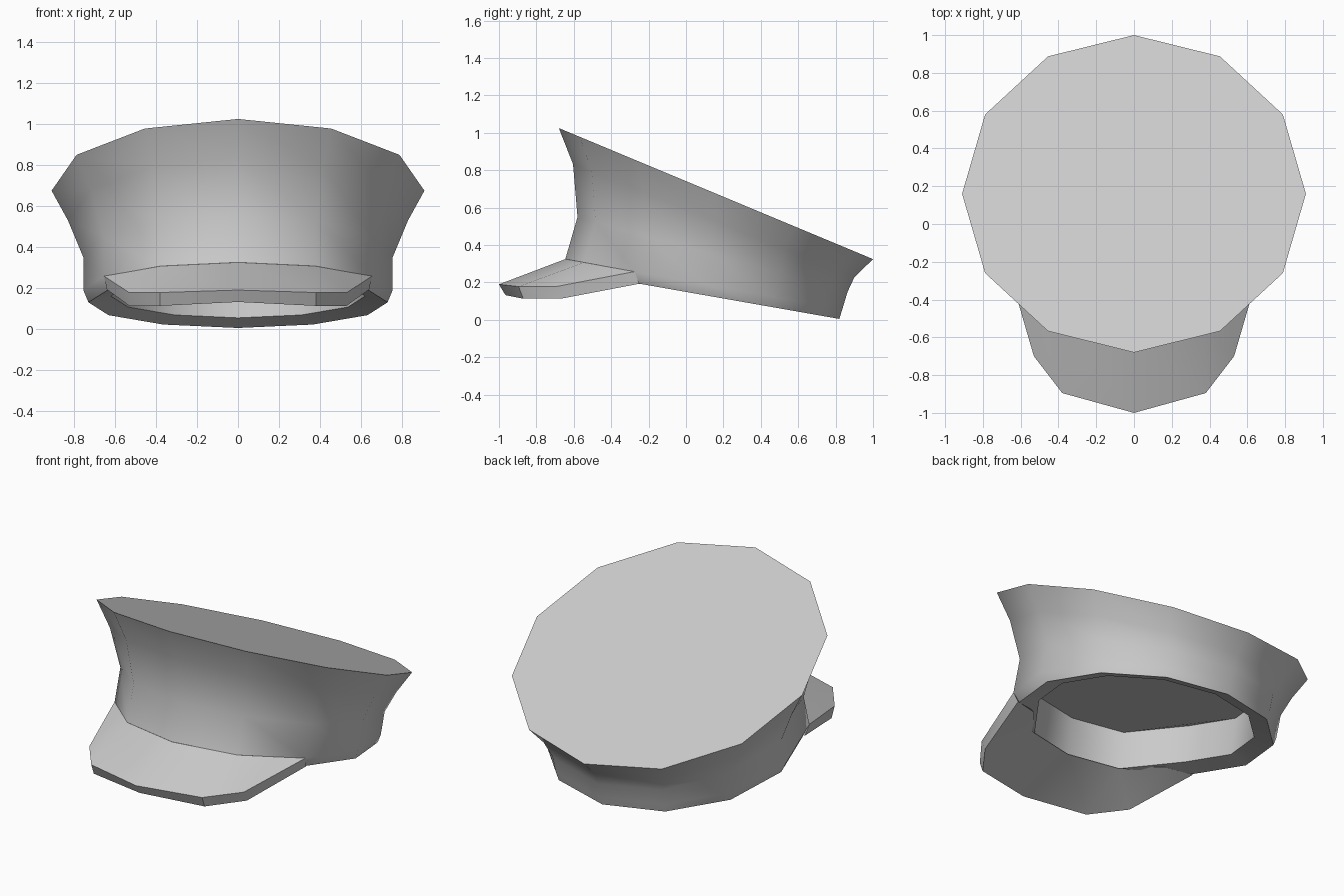
import bpy, bmesh
from math import sin, cos, pi, radians

if "Cube" in bpy.data.objects:
    bpy.data.objects.remove(bpy.data.objects["Cube"])

SIDES = 12


def ring(rx, ry, cy, cz, slope, front_push=0.0, lift=0.0):
    """Tilted twelve-sided oval; index 0 is the front vertex."""
    pts = []
    for i in range(SIDES):
        a = 2 * pi * i / SIDES
        x, y = rx * sin(a), cy - ry * cos(a)
        z = cz + slope * (y - cy)
        if i in (11, 0, 1):
            y -= front_push
        else:
            z += lift
        pts.append((x, y, z))
    return pts


def finish(name, bm, angle):
    bmesh.ops.remove_doubles(bm, verts=bm.verts, dist=0.0005)
    bmesh.ops.recalc_face_normals(bm, faces=bm.faces)
    mesh = bpy.data.meshes.new(name)
    bm.to_mesh(mesh)
    bm.free()
    ob = bpy.data.objects.new(name, mesh)
    bpy.context.collection.objects.link(ob)
    bpy.ops.object.select_all(action='DESELECT')
    ob.select_set(True)
    bpy.context.view_layer.objects.active = ob
    bpy.ops.object.shade_smooth_by_angle(angle=radians(angle))
    return ob


# Cap body: flared crown, band, underside rim and shallow head opening
hole = ring(0.62, 0.60, 0.11, 0.13, -0.176, front_push=0.09, lift=0.03)
ceiling = [(x, y + 0.04, z + 0.217) for x, y, z in hole]
rings = [
    ring(0.91, 0.84, 0.16, 0.675, -0.417),
    ring(0.83, 0.752, 0.148, 0.53, -0.402),
    ring(0.755, 0.722, 0.142, 0.35, -0.277),
    ring(0.755, 0.74, 0.095, 0.19, -0.183),
    ring(0.73, 0.71, 0.11, 0.13, -0.176),
    hole,
    ceiling,
]
bm = bmesh.new()
loops = [[bm.verts.new(p) for p in r] for r in rings]
for a, b in zip(loops, loops[1:]):
    for i in range(SIDES):
        j = (i + 1) % SIDES
        bm.faces.new((a[i], a[j], b[j], b[i]))
bm.faces.new(loops[0])
bm.faces.new(loops[-1])
finish("cap_body", bm, 40)

# Visor: half of its cross-sections from centre to side
# (top inner, top outer, bottom outer, bottom inner), mirrored across x
half = [
    [(0, -0.645, 0.325), (0, -1.0, 0.19), (0, -0.965, 0.132), (0, -0.58, 0.247)],
    [(0.377, -0.546, 0.307), (0.38, -0.895, 0.178), (0.38, -0.87, 0.113), (0.31, -0.51, 0.236)],
    [(0.53, -0.395, 0.28), (0.53, -0.7, 0.177), (0.53, -0.67, 0.113), (0.48, -0.30, 0.205)],
    [(0.654, -0.275, 0.258), (0.654, -0.275, 0.258), (0.64, -0.25, 0.193), (0.64, -0.25, 0.193)],
]
stations = [[(-x, y, z) for x, y, z in s] for s in half[:0:-1]] + half
bm = bmesh.new()
cols = [[bm.verts.new(p) for p in s] for s in stations]
for a, b in zip(cols, cols[1:]):
    for i in range(4):
        j = (i + 1) % 4
        bm.faces.new((a[i], a[j], b[j], b[i]))
bmesh.ops.dissolve_degenerate(bm, dist=0.0005, edges=bm.edges)
finish("visor", bm, 30)
